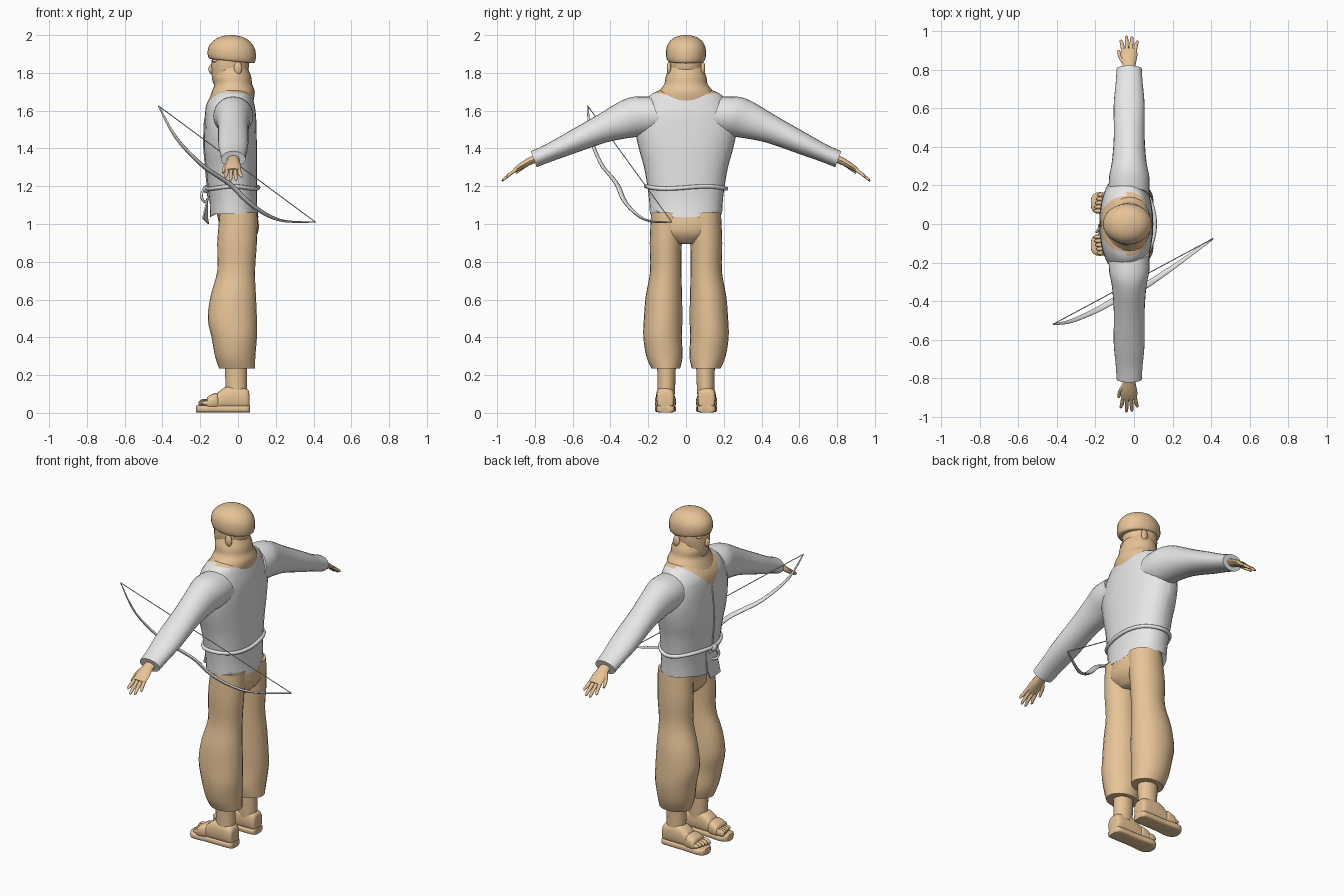
import bpy, bmesh, math
from mathutils import Vector, Matrix

if "Cube" in bpy.data.objects:
    bpy.data.objects.remove(bpy.data.objects["Cube"])


def material(name, rgb):
    m = bpy.data.materials.new(name)
    m.use_nodes = True
    m.diffuse_color = (*rgb, 1)
    m.node_tree.nodes["Principled BSDF"].inputs["Base Color"].default_value = (*rgb, 1)
    return m


TAN = material("tan", (0.8, 0.55, 0.31))
GREY = material("light_grey", (0.8, 0.8, 0.8))


def finish(name, bm, *mats):
    bmesh.ops.recalc_face_normals(bm, faces=bm.faces)
    me = bpy.data.meshes.new(name)
    bm.to_mesh(me)
    bm.free()
    for m in mats:
        me.materials.append(m)
    me.shade_smooth()
    me.set_sharp_from_angle(angle=math.radians(50))
    ob = bpy.data.objects.new(name, me)
    bpy.context.collection.objects.link(ob)
    return ob


def loft(bm, rings, n=24, e=1.0, steps=3):
    """Skin smooth sections; each ring is (centre, half axis, half axis)."""
    data = [[Vector(p) for p in r] for r in rings]
    data = [data[0]] + data + [data[-1]]
    path = []
    for i in range(1, len(data) - 2):
        for k in range(steps):
            t = k / steps
            path.append([b + (c - a) * (t / 2) + (2 * a - 5 * b + 4 * c - d) * (t * t / 2)
                         + (3 * b - a - 3 * c + d) * (t ** 3 / 2)
                         for a, b, c, d in zip(*data[i - 1:i + 3])])
    path.append(data[-1])
    power = lambda f: math.copysign(abs(f) ** e, f)
    loops = []
    for c, u, v in path:
        angles = [2 * math.pi * k / n for k in range(n)]
        loops.append([bm.verts.new(c + u * power(math.cos(a)) + v * power(math.sin(a))) for a in angles])
    for a, b in zip(loops, loops[1:]):
        for k in range(n):
            bm.faces.new((a[k], a[(k + 1) % n], b[(k + 1) % n], b[k]))
    bm.faces.new(loops[0])
    bm.faces.new(loops[-1])
    return loops


def upright(*rows):
    """Rows of height, centre x, half depth, centre y, half width."""
    return [((cx, cy, z), (rx, 0, 0), (0, ry, 0)) for z, cx, rx, cy, ry in rows]


def lofted(name, rings, mat, **kw):
    bm = bmesh.new()
    loft(bm, rings, **kw)
    return finish(name, bm, mat)


def ball(bm, centre, size):
    bmesh.ops.create_uvsphere(bm, u_segments=14, v_segments=8, radius=1,
                              matrix=Matrix.Translation(centre) @ Matrix.Diagonal((*size, 1)))


def tube(name, pts, r, mat, cyclic=False):
    cu = bpy.data.curves.new(name, "CURVE")
    cu.dimensions = "3D"
    cu.bevel_depth, cu.bevel_resolution, cu.use_fill_caps = r, 2, True
    sp = cu.splines.new("POLY")
    sp.points.add(len(pts) - 1)
    for p, co in zip(sp.points, pts):
        p.co = (*co, 1)
    sp.use_cyclic_u, sp.use_smooth = cyclic, True
    cu.materials.append(mat)
    ob = bpy.data.objects.new(name, cu)
    bpy.context.collection.objects.link(ob)


# Tunic body, with the scarf opening cut into the chest and nape
bm = bmesh.new()
loops = loft(bm, upright(
    (1.03, -.02, .128, 0, .19), (1.12, -.025, .125, 0, .195), (1.2, -.03, .13, 0, .205),
    (1.3, -.035, .135, 0, .222), (1.4, -.04, .14, 0, .25), (1.5, -.04, .138, 0, .268),
    (1.58, -.04, .135, 0, .25), (1.64, -.04, .125, 0, .22), (1.69, -.03, .1, 0, .18),
    (1.72, -.025, .06, 0, .1)), n=32, e=.9)
for v in loops[0]:
    v.co.z = 1.09 - .055 * ((v.co.x + .02) / .128) ** 2
cuts = [((-.04, 0, 0), (1, 0, 0))]
for s in (-1, 1):
    cuts += [((0, 0, 1.56), (0, -s, 1)), ((0, 0, 1.655), (0, -s * .25, 1))]
for co, no in cuts:
    bmesh.ops.bisect_plane(bm, geom=bm.verts[:] + bm.edges[:] + bm.faces[:], plane_co=co, plane_no=no)
for f in bm.faces:
    c = f.calc_center_median()
    edge = 1.56 + abs(c.y) if c.x < -.04 else 1.655 + .25 * abs(c.y)
    f.material_index = int(c.z > edge)
finish("tunic", bm, GREY, TAN)

# Trouser seat, scarf and head
lofted("trouser_seat", upright((1.12, -.02, .11, 0, .175), (1.0, .005, .105, 0, .187),
                               (.94, 0, .1, 0, .165), (.895, 0, .06, 0, .07)), TAN)
lofted("scarf", upright((1.64, -.04, .12, 0, .175), (1.7, -.025, .114, 0, .145), (1.74, -.025, .1, 0, .115),
                        (1.78, -.03, .1, 0, .108), (1.83, -.03, .08, 0, .088)), TAN)
bm = bmesh.new()
loft(bm, upright((1.72, -.06, .05, 0, .05), (1.75, -.055, .078, 0, .068), (1.8, -.045, .095, 0, .084),
                 (1.86, -.04, .1, 0, .092), (1.95, -.035, .09, 0, .085)))
ball(bm, (-.135, 0, 1.82), (.022, .016, .028))
for s in (-1, 1):
    ball(bm, (0, s * .09, 1.825), (.022, .012, .034))
    ball(bm, (-.115, s * .035, 1.865), (.022, .028, .012))
finish("head", bm, TAN)

# Cap, tilted down at the back
bm = bmesh.new()
loft(bm, upright((1.862, -.033, .11, 0, .09), (1.868, -.033, .122, 0, .1), (1.895, -.033, .128, 0, .106),
                 (1.935, -.033, .122, 0, .103), (1.97, -.033, .095, 0, .084), (1.992, -.035, .055, 0, .05),
                 (2.0, -.035, .01, 0, .01)))
for v in bm.verts:
    v.co.z -= .1 * (v.co.x + .035) * (2 - v.co.z) / .14
finish("cap", bm, TAN)

# Belt, knot and front flap
ring = [2 * math.pi * k / 48 for k in range(48)]
tube("belt", [(-.03 + .138 * math.cos(a), .212 * math.sin(a), 1.193 + .006 * math.sin(3 * a)) for a in ring],
     .011, GREY, True)
tube("belt_loop", [(-.175 + .018 * math.cos(a), -.02 + .02 * math.cos(a), 1.15 + .032 * math.sin(a))
                   for a in ring[::3]], .007, GREY, True)
bm = bmesh.new()
ball(bm, (-.17, -.02, 1.185), (.018, .026, .02))
finish("belt_knot", bm, GREY)
bm = bmesh.new()
flap = [(-.158, -.06, 1.17), (-.158, .03, 1.17), (-.175, .045, 1.07), (-.16, -.01, 1.0), (-.19, -.06, 1.03)]
face = bm.faces.new([bm.verts.new(p) for p in flap])
moved = bmesh.ops.extrude_face_region(bm, geom=[face])["geom"]
bmesh.ops.translate(bm, vec=(.008, 0, 0), verts=[g for g in moved if isinstance(g, bmesh.types.BMVert)])
finish("tunic_flap", bm, GREY)
tube("tunic_seam", [(-.162, -.02, 1.2), (-.172, -.02, 1.3), (-.181, -.01, 1.42), (-.179, 0, 1.52),
                    (-.173, 0, 1.57)], .004, GREY)

for s, side in ((-1, "bow_side"), (1, "free_side")):
    # Sleeve
    rows = ((.15, 1.575, .105, .105), (.24, 1.57, .11, .105), (.32, 1.552, .1, .09), (.45, 1.502, .075, .08),
            (.62, 1.425, .058, .08), (.73, 1.375, .047, .07), (.806, 1.343, .045, .065))
    lofted("sleeve_" + side, [((-.025, s * y, z), (rx, 0, 0), (0, s * .35 * t, .94 * t))
                              for y, z, t, rx in rows], GREY)

    # Hand with four fingers and a thumb
    bm = bmesh.new()

    def limb(*pts):
        loft(bm, [((x, s * y, z), (r, 0, 0), (0, s * .5 * t, .85 * t)) for x, y, z, r, t in pts], n=10)

    limb((-.025, .77, 1.355, .036, .025), (-.025, .82, 1.336, .033, .021),
         (-.026, .87, 1.308, .043, .018), (-.026, .908, 1.283, .041, .012))
    for k, tip in enumerate((.955, .975, .972, .95)):
        x, x2 = -.056 + .02 * k, -.067 + .028 * k
        limb((x, .89, 1.295, .01, .01), ((x + x2) / 2, .93, 1.265, .01, .009),
             (x2, tip - .008, 1.317 - (tip - .87) * .78, .008, .007), (x2, tip, 1.31 - (tip - .87) * .78, .003, .003))
    limb((-.045, .83, 1.33, .014, .014), (-.07, .865, 1.3, .012, .011), (-.08, .9, 1.27, .006, .006))
    finish("hand_" + side, bm, TAN)

    # Baggy trouser leg and ankle
    rows = ((1.06, .003, .1, .095, .09), (.9, -.005, .105, .107, .085), (.75, -.01, .1, .107, .083),
            (.62, -.025, .12, .117, .096), (.5, -.03, .13, .121, .102), (.4, -.02, .12, .124, .102),
            (.3, -.015, .107, .114, .096), (.235, -.005, .095, .107, .076))
    lofted("trouser_leg_" + side, upright(*[(z, cx, rx, s * cy, ry) for z, cx, rx, cy, ry in rows]), TAN)
    lofted("ankle_" + side, upright((.3, -.01, .06, s * .105, .052), (.2, -.01, .058, s * .103, .048),
                                    (.1, -.008, .055, s * .105, .046)), TAN)

    # Sandal: sole, heel cup, strap and toes
    y = s * .109

    def along(*pts):
        return [((x, y, (lo + hi) / 2), (0, w, 0), (0, 0, (hi - lo) / 2)) for x, lo, hi, w in pts]

    lofted("sole_" + side, along(*[(x, .002, .04, w) for x, w in (
        (.063, .028), (.052, .046), (0, .05), (-.1, .05), (-.18, .056), (-.21, .045), (-.222, .025))]), TAN, e=.5)
    lofted("heel_cup_" + side, along((.06, .02, .1, .028), (.048, .02, .128, .045), (-.02, .02, .143, .049),
                                     (-.07, .02, .135, .049), (-.11, .02, .105, .047)), TAN, e=.7)
    lofted("strap_" + side, along((-.105, .02, .09, .048), (-.115, .02, .106, .054), (-.155, .02, .09, .056),
                                  (-.165, .02, .075, .05)), TAN, e=.7)
    bm = bmesh.new()
    for k in range(5):
        ball(bm, (-.178 + .005 * k, s * (.067 + .021 * k), .052), (.034, .0125, .022 - .002 * k))
    finish("toes_" + side, bm, TAN)

# Bow limb, flat across the plane of the bow, and its string
bow = [Vector(p) for p in ((-.42, -.52, 1.625), (-.33, -.505, 1.46), (-.2, -.45, 1.32), (-.1, -.395, 1.25),
                           (-.03, -.36, 1.2), (.05, -.325, 1.12), (.15, -.26, 1.05), (.25, -.19, 1.015),
                           (.41, -.075, 1.01))]
chord = bow[-1] - bow[0]
across = chord.cross(bow[4] - (bow[0] + bow[-1]) / 2).normalized()
rings = []
for i, p in enumerate(bow):
    tangent = (bow[min(i + 1, 8)] - bow[max(i - 1, 0)]).normalized()
    taper = 1 - .7 * (abs(i - 4) / 4) ** 2
    rings.append((p, across * .018 * taper, tangent.cross(across).normalized() * .009 * taper))
lofted("bow", rings, GREY, n=10, steps=4)
tube("bow_string", [bow[0], bow[-1]], .0025, GREY)
